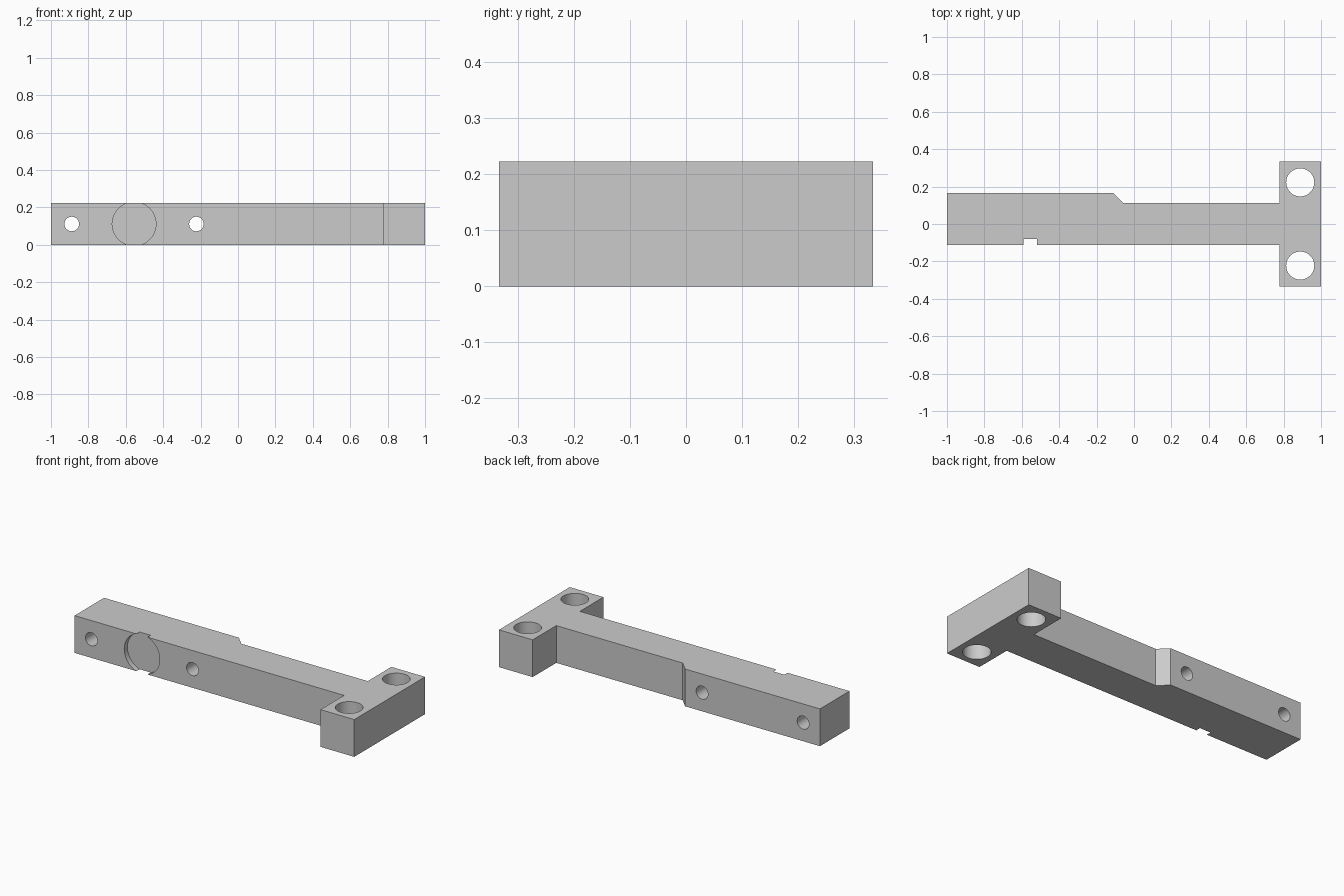
import bpy, bmesh, math

if "Cube" in bpy.data.objects:
    bpy.data.objects.remove(bpy.data.objects["Cube"])

U = 1 / 9          # drawing module: the part is 18 modules long
H = 2 * U          # thickness

grey = bpy.data.materials.new("light_grey")
grey.diffuse_color = (0.6, 0.6, 0.6, 1)
grey.use_nodes = True
grey.node_tree.nodes["Principled BSDF"].inputs["Base Color"].default_value = grey.diffuse_color

# T-shaped bracket outline with a stepped back edge
outline = [(-9, -1), (7, -1), (7, -3), (9, -3), (9, 3), (7, 3),
           (7, 1), (-0.5, 1), (-1, 1.5), (-9, 1.5)]
bm = bmesh.new()
base = bm.faces.new([bm.verts.new((x * U, y * U, 0)) for x, y in outline])
ext = bmesh.ops.extrude_face_region(bm, geom=[base])
top = [g for g in ext["geom"] if isinstance(g, bmesh.types.BMVert)]
bmesh.ops.translate(bm, vec=(0, 0, H), verts=top)
bmesh.ops.recalc_face_normals(bm, faces=bm.faces)
mesh = bpy.data.meshes.new("t_bracket")
bm.to_mesh(mesh)
bm.free()
mesh.materials.append(grey)
bracket = bpy.data.objects.new("t_bracket", mesh)
bpy.context.collection.objects.link(bracket)


def cut(name, radius, depth, location, along_y=False):
    """Subtract a round cutter from the bracket, then discard it."""
    rot = (math.pi / 2, 0, 0) if along_y else (0, 0, 0)
    bpy.ops.mesh.primitive_cylinder_add(vertices=64, radius=radius, depth=depth,
                                        location=location, rotation=rot)
    cutter = bpy.context.object
    cutter.name = name
    cutter.hide_render = True
    cutter.data.materials.append(grey)
    mod = bracket.modifiers.new(name, 'BOOLEAN')
    mod.operation = 'DIFFERENCE'
    mod.solver = 'EXACT'
    mod.object = cutter
    bpy.context.view_layer.objects.active = bracket
    bpy.ops.object.modifier_apply(modifier=name)
    bpy.data.objects.remove(cutter, do_unlink=True)


# Vertical mounting holes in the crossbar
for side in (-1, 1):
    cut("mounting_hole", 0.075, 1, (8 * U, side * 2 * U, H / 2))

# Cross pin holes through the arm
for x in (-8, -2):
    cut("pin_hole", 0.039, 1, (x * U, 0, H / 2), True)

# Shallow round recess, slightly wider than the arm is thick
cut("round_recess", 0.117, 0.06, (-5 * U, -U, H / 2), True)

# Smooth hole walls, crisp edges
bpy.ops.object.select_all(action='DESELECT')
bracket.select_set(True)
bpy.context.view_layer.objects.active = bracket
bpy.ops.object.shade_smooth_by_angle(angle=math.radians(30))
